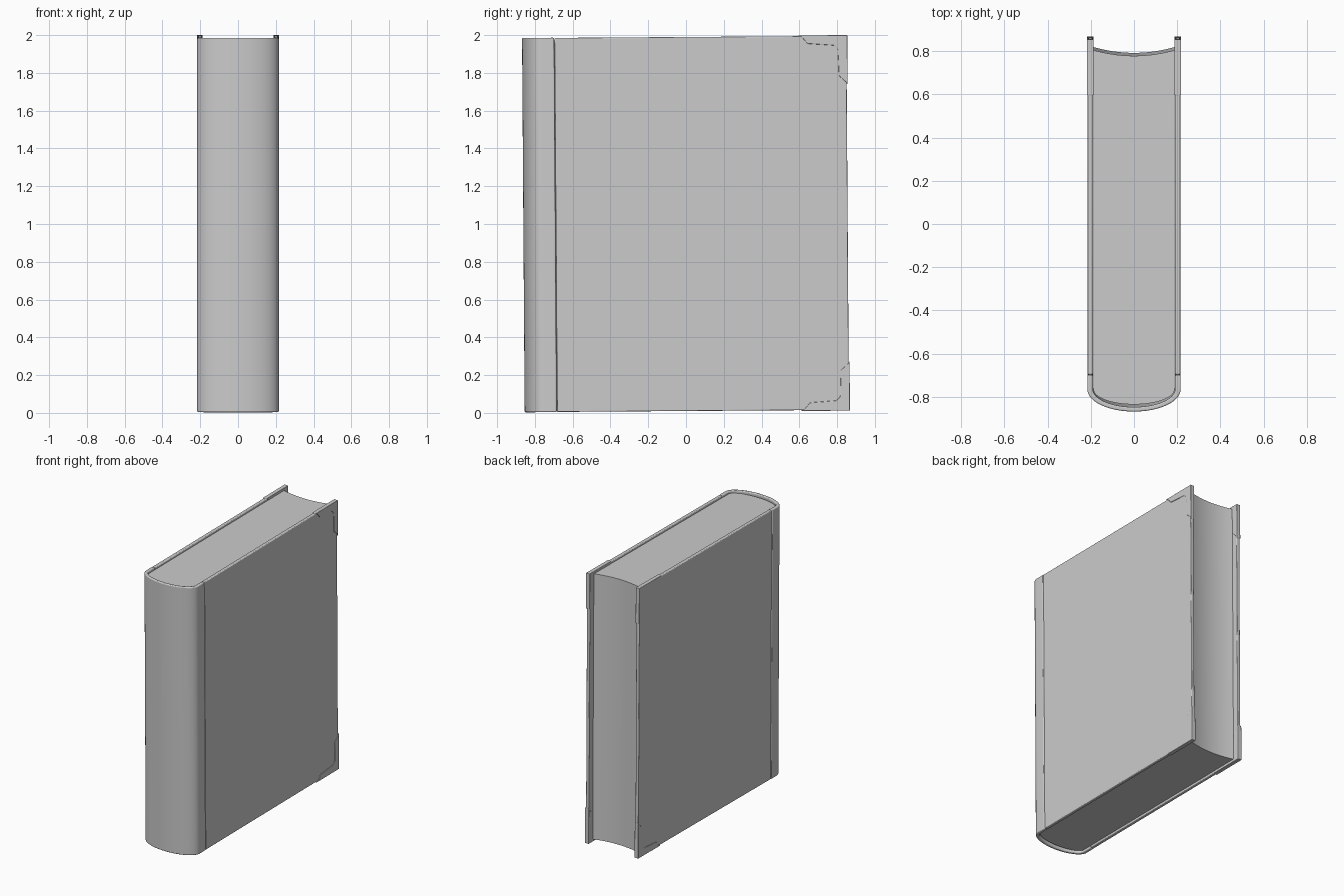
import bpy, bmesh, math
from mathutils import Matrix

if "Cube" in bpy.data.objects:
    bpy.data.objects.remove(bpy.data.objects["Cube"])

TILT = Matrix.Translation((0, 0, 1.0)) @ Matrix.Rotation(0.007, 4, 'X')  # book leans slightly


def prism(name, outline, z0, z1, axis='Z', bevel=0.0):
    """Extrude a closed outline; axis Z: points are (x, y), axis X: points are (y, z)."""
    bm = bmesh.new()
    put = (lambda p, t: (p[0], p[1], t)) if axis == 'Z' else (lambda p, t: (t, p[0], p[1]))
    face = bm.faces.new([bm.verts.new(put(p, z0)) for p in outline])
    ext = bmesh.ops.extrude_face_region(bm, geom=[face])
    verts = [v for v in ext['geom'] if isinstance(v, bmesh.types.BMVert)]
    d = (0, 0, z1 - z0) if axis == 'Z' else (z1 - z0, 0, 0)
    bmesh.ops.translate(bm, verts=verts, vec=d)
    bmesh.ops.recalc_face_normals(bm, faces=bm.faces)
    mesh = bpy.data.meshes.new(name)
    bm.to_mesh(mesh)
    bm.free()
    mesh.transform(TILT)
    obj = bpy.data.objects.new(name, mesh)
    bpy.context.collection.objects.link(obj)
    if bevel:
        mod = obj.modifiers.new("soft_edges", 'BEVEL')
        mod.width, mod.segments, mod.limit_method = bevel, 3, 'ANGLE'
        mod.angle_limit = math.radians(40)
    bpy.ops.object.select_all(action='DESELECT')
    obj.select_set(True)
    bpy.context.view_layer.objects.active = obj
    bpy.ops.object.shade_smooth_by_angle(angle=math.radians(35))
    return obj


def round_back(rx, ry, yc, n=32):
    """Half ellipse bulging towards -y, from +x to -x."""
    return [(rx * math.cos(math.pi * i / n), yc - ry * math.sin(math.pi * i / n))
            for i in range(n + 1)]


# rounded spine shell
outer = [(0.216, -0.691)] + round_back(0.216, 0.103, -0.758) + [(-0.216, -0.691)]
inner = [(0.190, -0.691)] + round_back(0.190, 0.082, -0.758) + [(-0.190, -0.691)]
prism("spine", outer + inner[::-1], -0.991, 0.991, bevel=0.006)

# page block with round back and hollow fore edge
fore = [(-0.188 + 0.376 * i / 20, 0.785 + 0.027 * (i / 10 - 1) ** 2) for i in range(21)]
prism("pages", round_back(0.188, 0.070, -0.758) + fore, -0.976, 0.976)

for side, tag in ((1, "right"), (-1, "left")):
    # cover board
    board = [(-0.689, -0.990), (0.856, -0.990), (0.856, 0.990), (-0.689, 0.990)]
    prism("cover_" + tag, board, side * 0.189, side * 0.2145, 'X', bevel=0.005)
    # thin protective corners on the fore edge
    for up, end in ((1, "top"), (-1, "bottom")):
        corner = [(0.60, 0.994), (0.861, 0.994), (0.861, 0.73), (0.853, 0.745),
                  (0.815, 0.78), (0.81, 0.92), (0.79, 0.94), (0.65, 0.95), (0.62, 0.985)]
        prism(f"corner_{tag}_{end}", [(y, up * z) for y, z in corner],
              side * 0.187, side * 0.218, 'X', bevel=0.003)
